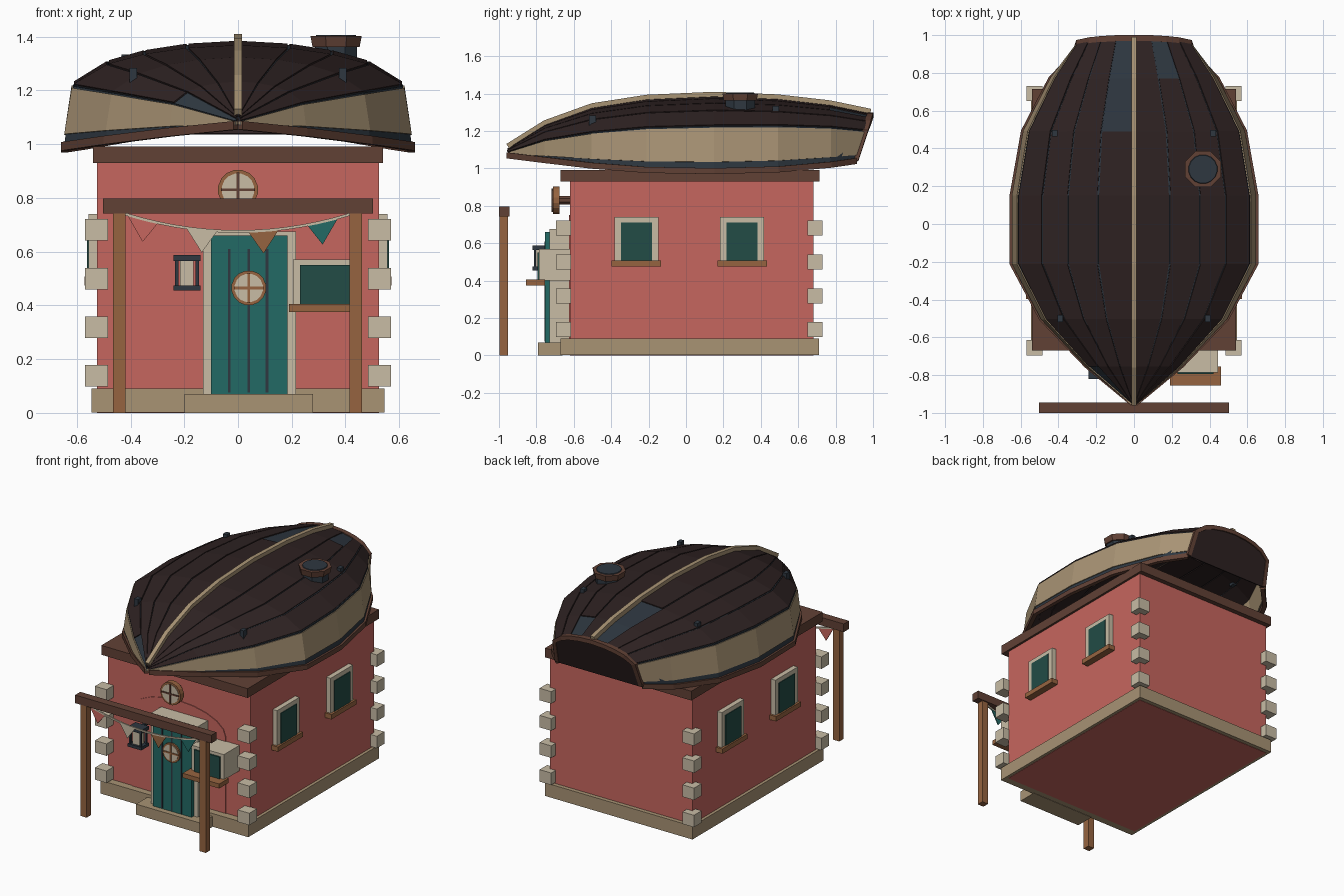
import bpy, bmesh, math
from mathutils import Vector, Matrix

if "Cube" in bpy.data.objects:
    bpy.data.objects.remove(bpy.data.objects["Cube"])


def material(name, rgb):
    col = [(c / 255 / 12.92) if c < 11 else ((c / 255 + 0.055) / 1.055) ** 2.4 for c in rgb] + [1]
    m = bpy.data.materials.new(name)
    m.use_nodes = True
    m.diffuse_color = col
    m.node_tree.nodes["Principled BSDF"].inputs["Base Color"].default_value = col
    return m


RED = material("red_plaster", (198, 102, 94))
STONE = material("pale_stone", (200, 188, 165))
SAND = material("sand", (168, 147, 116))
PLANK = material("dark_plank", (46, 34, 34))
WOOD = material("warm_wood", (150, 100, 64))
BEAM = material("beam_wood", (97, 65, 53))
SLATE = material("slate", (46, 55, 64))
TEAL = material("teal_paint", (34, 106, 101))
GLASS = material("dark_glass", (34, 76, 70))


def finish(name, bm, mat):
    bmesh.ops.recalc_face_normals(bm, faces=bm.faces[:])
    me = bpy.data.meshes.new(name)
    bm.to_mesh(me)
    bm.free()
    me.materials.append(mat)
    ob = bpy.data.objects.new(name, me)
    bpy.context.collection.objects.link(ob)
    return ob


def box(name, mat, x0, x1, y0, y1, z0, z1):
    bm = bmesh.new()
    bmesh.ops.create_cube(bm, size=1)
    for v in bm.verts:
        v.co = ((x0 + x1) / 2 + v.co.x * (x1 - x0), (y0 + y1) / 2 + v.co.y * (y1 - y0),
                (z0 + z1) / 2 + v.co.z * (z1 - z0))
    return finish(name, bm, mat)


def cylinder(name, mat, center, r0, r1, depth, sides, along_y=False):
    bm = bmesh.new()
    m = Matrix.Translation(center)
    if along_y:
        m = m @ Matrix.Rotation(math.pi / 2, 4, 'X')
    m = m @ Matrix.Rotation(math.pi / sides, 4, 'Z')
    bmesh.ops.create_cone(bm, cap_ends=True, segments=sides, radius1=r0, radius2=r1,
                          depth=depth, matrix=m)
    return finish(name, bm, mat)


def prism(name, mat, outline, y0, y1):
    """Extrude an x-z outline along y."""
    bm = bmesh.new()
    f = bm.faces.new([bm.verts.new((x, y0, z)) for x, z in outline])
    g = bmesh.ops.extrude_face_region(bm, geom=[f])["geom"]
    bmesh.ops.translate(bm, vec=(0, y1 - y0, 0), verts=[e for e in g if isinstance(e, bmesh.types.BMVert)])
    return finish(name, bm, mat)


def sweep(name, mat, pts, ref, a, b):
    """Rectangular bar along a path: half size a along ref, b across it."""
    bm, rings, ref = bmesh.new(), [], Vector(ref)
    pts = [Vector(p) for p in pts]
    for i, p in enumerate(pts):
        t = pts[min(i + 1, len(pts) - 1)] - pts[max(i - 1, 0)]
        side = t.cross(ref).normalized()
        rings.append([bm.verts.new(p + ref * a * i1 + side * b * j1)
                      for i1, j1 in ((1, 1), (1, -1), (-1, -1), (-1, 1))])
    for r, s in zip(rings, rings[1:]):
        for k in range(4):
            bm.faces.new((r[k], r[k - 1], s[k - 1], s[k]))
    bm.faces.new(rings[0])
    bm.faces.new(rings[-1])
    return finish(name, bm, mat)


# House body, plinth, step and wall plate
box("house_walls", RED, -.525, .525, -.62, .683, 0, .94)
box("plinth", SAND, -.545, .545, -.67, .71, .002, .09)
box("door_step", SAND, -.2, .28, -.79, -.66, 0, .07)
box("wall_plate", BEAM, -.54, .54, -.67, .715, .93, .992)
arch = [(.345 * math.cos(math.pi * i / 10), .6 + .15 * math.sin(math.pi * i / 10)) for i in range(11)]
prism("arched_plaster_panel", RED, [(.345, .09)] + arch + [(-.345, .09)], -.625, -.61)

# Corner stones
for x in (-.527, .527):
    for y in (-.655, .69):
        for i in range(4):
            z = .098 + .181 * i
            box("corner_stone", STONE, x - .043, x + .043, y - .04, y + .04, z, z + .08)

# Side windows
for s in (-1, 1):
    for y in (-.265, .3):
        def slab(name, mat, d, w, z0, z1):
            box(name, mat, *sorted((s * .51, s * d)), y - w, y + w, z0, z1)
        slab("side_window_frame", STONE, .557, .118, .49, .74)
        slab("side_window_glass", GLASS, .562, .083, .505, .71)
        slab("side_window_sill", WOOD, .572, .132, .475, .507)


# Round windows with crossbars
def porthole(name, x, z, r, y0, y1, bars):
    cylinder(name + "_rim", WOOD, (x, (y0 + y1) / 2, z), r, r, y1 - y0, 16, True)
    cylinder(name + "_pane", STONE, (x, y0, z), r * .82, r * .82, .006, 16, True)
    box(name + "_bar", bars, x - .005, x + .005, y0 - .007, y0, z - r * .85, z + r * .85)
    box(name + "_bar", bars, x - r * .85, x + r * .85, y0 - .007, y0, z - .005, z + .005)


porthole("gable_porthole", 0, .83, .075, -.712, -.677, BEAM)
cylinder("gable_porthole_stem", BEAM, (0, -.65, .83), .025, .025, .07, 8, True)

# Door with frame and grooves
box("door_frame", STONE, -.13, .215, -.73, -.61, .07, .675)
box("door", TEAL, -.1, .185, -.753, -.72, .07, .66)
for x in (-.033, .04, .108):
    box("door_groove", SLATE, x - .005, x + .005, -.756, -.75, .075, .61)
porthole("door_porthole", .04, .465, .065, -.763, -.75, WOOD)

# Serving window
box("front_window_frame", STONE, .205, .445, -.785, -.61, .4, .57)
box("front_window_glass", GLASS, .23, .42, -.795, -.78, .405, .55)
box("front_window_sill", WOOD, .19, .46, -.855, -.755, .375, .405)

# Wall lantern
for z0, z1 in ((.455, .475), (.565, .587)):
    box("lantern_plate", SLATE, -.24, -.14, -.82, -.74, z0, z1)
box("lantern_glass", STONE, -.215, -.165, -.805, -.755, .475, .565)
for x in (-.228, -.152):
    for y in (-.808, -.752):
        box("lantern_bar", SLATE, x - .006, x + .006, y - .006, y + .006, .47, .57)
box("lantern_bracket", SLATE, -.2, -.18, -.75, -.61, .568, .583)

# Porch posts, beam and bunting
for x in (-.442, .438):
    box("porch_post", WOOD, x - .023, x + .023, -.998, -.952, 0, .75)
box("porch_beam", BEAM, -.503, .503, -1, -.945, .743, .797)


def sag(x):
    return .675 + .065 * (x / .42) ** 2


sweep("bunting_cord", STONE, [(i * .06, -.972, sag(i * .06)) for i in range(-7, 8)], (0, 1, 0), .005, .005)
for x, mat in ((-.355, RED), (-.135, STONE), (.095, WOOD), (.315, TEAL)):
    prism("bunting_flag", mat, [(x - .058, sag(x - .058)), (x + .058, sag(x + .058)),
                                (x, sag(x) - .085)], -.975, -.969)

# Upturned boat: stations are y, half width, gunwale z, chine z, keel z
STATIONS = [(-.95, .008, 1.07, 1.085, 1.1), (-.75, .25, 1.045, 1.15, 1.225), (-.5, .49, 1.015, 1.19, 1.315),
            (-.21, .645, .992, 1.215, 1.36), (.15, .645, .986, 1.224, 1.376), (.49, .585, .995, 1.226, 1.362),
            (.77, .44, 1.02, 1.218, 1.33), (.97, .31, 1.04, 1.2, 1.285)]
ACROSS = (1, .79, .57, .31, 0)
RISE = (0, .52, .77, .93, 1)
LAST = len(STATIONS) - 1


def hull(i, v, s):
    """Hull point: v is -1 at the gunwale, 0 at the chine, 4 at the keel."""
    y, w, g, c, k = STATIONS[i]
    if v < 0:
        x, z = w * (.945 - .055 * v), c + (c - g) * v
    else:
        j = min(int(v), 3)
        f = v - j
        x = .945 * w * (ACROSS[j] * (1 - f) + ACROSS[j + 1] * f)
        z = c + (k - c) * (RISE[j] * (1 - f) + RISE[j + 1] * f)
    if i == LAST:
        y = .905 + .33 * (z - 1.04)
    return Vector((s * x, y, z))


def strake(name, mat, s, v0, v1, thick, skip=()):
    bm = bmesh.new()
    rows = [(bm.verts.new(hull(i, v0, s)), bm.verts.new(hull(i, v1, s))) for i in range(LAST + 1)]
    for i in range(LAST):
        if i not in skip:
            bm.faces.new((rows[i][0], rows[i + 1][0], rows[i + 1][1], rows[i][1]))
    bmesh.ops.delete(bm, geom=[v for v in bm.verts if not v.link_faces], context='VERTS')
    ob = finish(name, bm, mat)
    mod = ob.modifiers.new("thickness", 'SOLIDIFY')
    mod.thickness = thick
    mod.offset = 0


# Planks lie over a slate shell that shows in the seams and missing boards
MISSING = {(-1, 3): (5, 6), (1, 2): (6,), (-1, 0): (0,)}
for s in (-1, 1):
    strake("hull_topside", SAND, s, -.8, -.03, .018)
    strake("hull_lower_shell", SLATE, s, -1, 0, .006)
    for j in range(4):
        strake("hull_shell", SLATE, s, j, j + 1, .006)
        strake("hull_plank", PLANK, s, j + .025, j + .975, .018, MISSING.get((s, j), ()))
    sweep("gunwale_rail", BEAM, [hull(i, -1, s) for i in range(LAST + 1)], (0, 0, 1), .016, .014)
    for y, x, z in ((.48, .42, 1.305), (-.5, .39, 1.255)):
        box("hull_cleat", SLATE, s * x - .014, s * x + .014, y - .018, y + .018, z - .025, z + .028)

# Keel, transom and its rim
sweep("keel", SAND, [hull(i, 4, 1) + Vector((0, 0, .014)) for i in range(LAST + 1)], (1, 0, 0), .014, .02)
arc = [hull(LAST, v, -1) for v in range(-1, 5)] + [hull(LAST, v, 1) for v in range(3, -2, -1)]
bm = bmesh.new()
bm.faces.new([bm.verts.new(p) for p in arc])
transom = finish("transom", bm, PLANK)
transom.modifiers.new("thickness", 'SOLIDIFY').thickness = .012
sweep("transom_rim", BEAM, arc, (0, 1, 0), .016, .014)

# Roof hatch
cylinder("hatch_base", SLATE, (.365, .29, 1.33), .085, .085, .08, 8)
cylinder("hatch_ring", BEAM, (.365, .29, 1.382), .095, .103, .04, 8)
cylinder("hatch_glass", SLATE, (.365, .29, 1.402), .08, .075, .008, 16)
